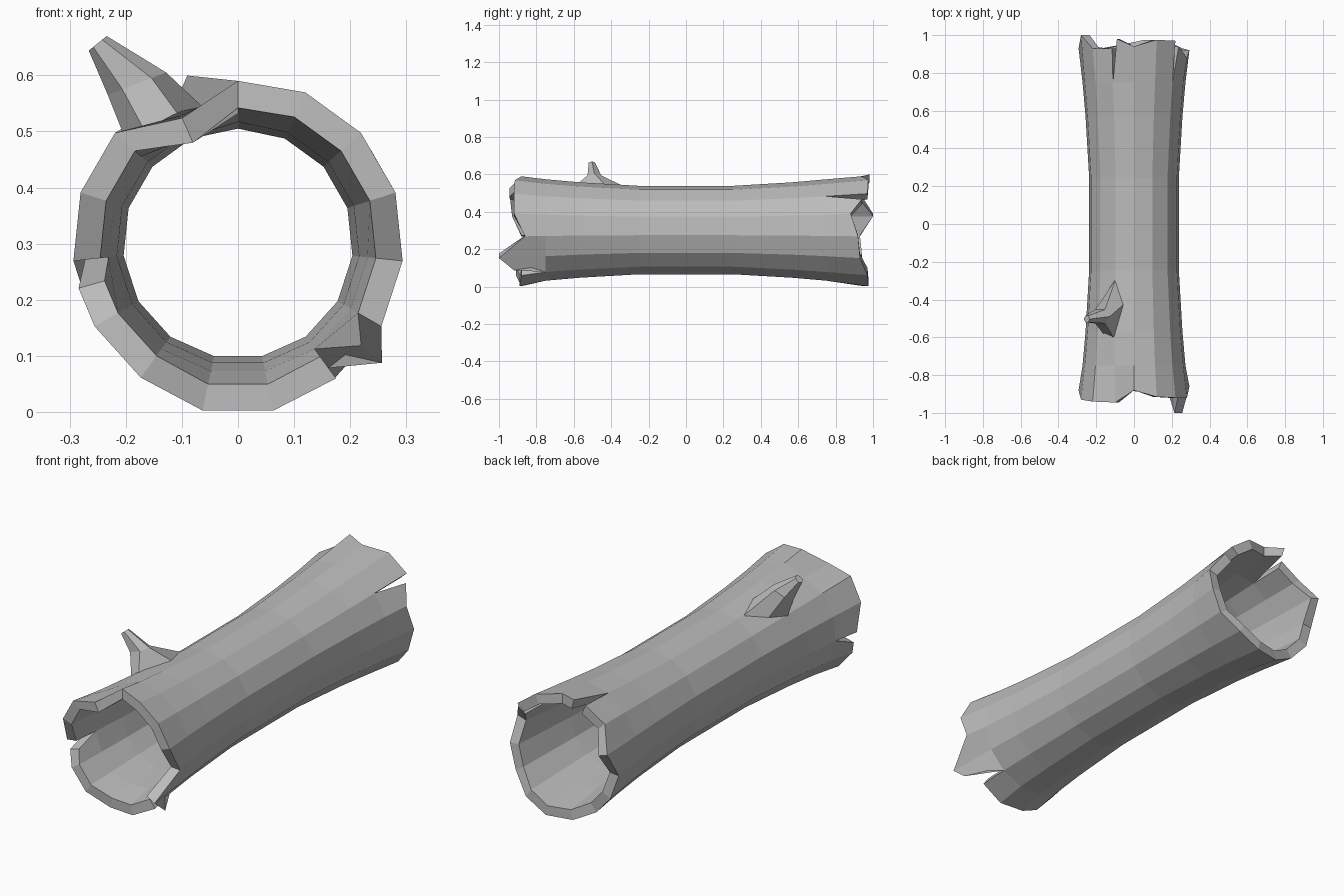
import bpy, bmesh, math

if "Cube" in bpy.data.objects:
    bpy.data.objects.remove(bpy.data.objects["Cube"])

N, CZ = 15, 0.30
bark = bpy.data.materials.new("grey bark")
bark.diffuse_color = (0.5, 0.5, 0.5, 1)
bark.use_nodes = True
bark.node_tree.nodes["Principled BSDF"].inputs["Base Color"].default_value = bark.diffuse_color


def pt(k, y, r):
    a = math.radians(24 * k)          # k = side number, 0 at the top, + towards +x
    return (r * math.sin(a), y, CZ + r * math.cos(a))


def finish(bm, name):
    bmesh.ops.remove_doubles(bm, verts=bm.verts, dist=1e-5)
    bmesh.ops.recalc_face_normals(bm, faces=bm.faces)
    me = bpy.data.meshes.new(name)
    bm.to_mesh(me)
    bm.free()
    me.materials.append(bark)
    ob = bpy.data.objects.new(name, me)
    bpy.context.collection.objects.link(ob)
    return ob


# Flared rings: y, outer radius, inner radius
rings = [(-.75, .274, .232), (-.57, .258, .217), (-.25, .239, .205),
         (.25, .239, .205), (.57, .258, .217), (.75, .274, .232)]

# Ragged ends: y for each side number from 0 to 14 (8..14 are the left side)
front_y = [-.88, -.915, -.92, -.92, -.86, -1.0, -.88, -.89, -.88, -.91, -.9, -.88, -.93, -.94, -.945]
back_y = [.94, .975, .97, .88, .92, .93, .97, .975, .95, .93, .94, .93, 1.0, .93, .98]
radius = {0: .29, 7: .304, 8: .304}
dent = {14: .245}                      # sunken side at the front, below the stub

# Cracks: side -> (side number, y, radius) of the previous strip's and this strip's edge
front_cracks = {6: ((5.4, -.92, .333), (6, -.88, .297)),
                11: ((10.6, -.87, .295), (11, -.88, .295))}
back_cracks = {2: ((2, .97, .295), (2.28, .94, .29)),
               14: ((14, .93, .285), (14.3, .98, .313))}


def end_point(k, side, front):
    """side 0 = edge of the strip before k, 1 = edge of the strip after k"""
    cracks = front_cracks if front else back_cracks
    if k in cracks:
        return cracks[k][side]
    r = radius.get(k, .295)
    if front:
        r = dent.get(k, r)
    return (k, (front_y if front else back_y)[k], r)


def column(k, side):
    """outer and inner points of one long edge, front to back"""
    outer, inner = [], []
    f, b = end_point(k, side, True), end_point(k, side, False)
    thick = .048
    outer.append(pt(*f)); inner.append(pt(f[0], f[1], f[2] - thick))
    for y, ro, ri in rings:
        if k == 14 and y < -.7:
            ro, ri = .25, .208
        outer.append(pt(k, y, ro)); inner.append(pt(k, y, ri))
    outer.append(pt(*b)); inner.append(pt(b[0], b[1], b[2] - thick))
    return outer, inner


# Hollow log
bm = bmesh.new()


def face(*pts):
    bm.faces.new([bm.verts.new(p) for p in pts])


for k in range(N):
    n = (k + 1) % N
    o1, i1 = column(k, 1)
    o2, i2 = column(n, 0)
    for j in range(len(o1) - 1):
        face(o1[j], o2[j], o2[j + 1], o1[j + 1])
        face(i1[j], i1[j + 1], i2[j + 1], i2[j])
    for e in (0, -1):                  # end rims
        face(o1[e], i1[e], i2[e], o2[e])
    for c, a, b in ((front_cracks, 0, 1), (back_cracks, -1, -2)):   # crack walls
        if k in c:
            face(o1[a], o1[b], i1[b], i1[a])
        if n in c:
            face(o2[a], o2[b], i2[b], i2[a])
finish(bm, "hollow_log")

# Broken branch stub, rooted inside the log wall
bm = bmesh.new()
base = [pt(k, y, .236) for k, y in
        ((-.5, -.42), (-1, -.29), (-1.7, -.4), (-2.15, -.5), (-1.7, -.59), (-1, -.62))]


def loop(cx, cy, cz, rx, ry, tilt):
    return [(cx + rx * math.cos(math.radians(60 * i)),
             cy + ry * math.sin(math.radians(60 * i)),
             cz + tilt * math.cos(math.radians(60 * i))) for i in range(6)]


levels = [base, loop(-.18, -.49, .585, .052, .042, .02), loop(-.25, -.503, .657, .016, .02, .013)]
for lo, hi in zip(levels, levels[1:]):
    for i in range(6):
        j = (i + 1) % 6
        face(lo[i], lo[j], hi[j], hi[i])
face(*levels[-1])
finish(bm, "branch_stub")
